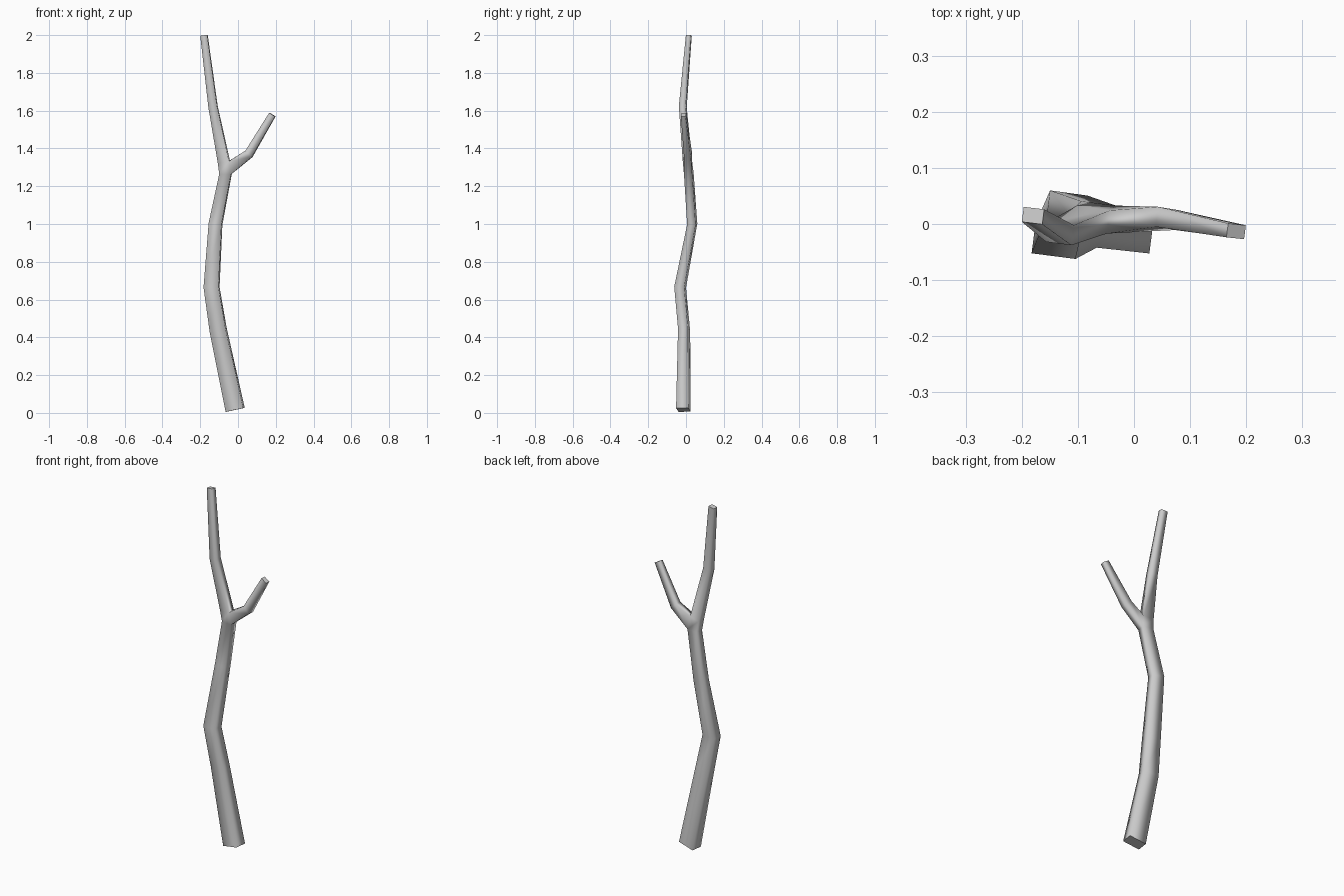
import bpy, bmesh
from mathutils import Vector

if "Cube" in bpy.data.objects:
    bpy.data.objects.remove(bpy.data.objects["Cube"])

bm = bmesh.new()
SIDE = Vector((1, -0.13, 0))


def ring(path, i):
    """Four-sided ring, square to the path at node i."""
    x, y, z, w, d = path[i]
    pts = [Vector(p[:3]) for p in path]
    t = Vector()
    if i > 0:
        t += (pts[i] - pts[i - 1]).normalized()
    if i < len(pts) - 1:
        t += (pts[i + 1] - pts[i]).normalized()
    t.normalize()
    u = (SIDE - t * SIDE.dot(t)).normalized()
    v = t.cross(u)
    return [bm.verts.new(pts[i] + u * a * w / 2 + v * b * d / 2)
            for a, b in ((-1, -1), (1, -1), (1, 1), (-1, 1))]


def bridge(lower, upper, skip=None):
    for k in range(4):
        if k != skip:
            n = (k + 1) % 4
            bm.faces.new((lower[k], lower[n], upper[n], upper[k])).smooth = True


def cap(verts):
    face = bm.faces.new(verts)
    for e in face.edges:
        e.smooth = False


# trunk nodes: x, y, z, width, depth
trunk = [(-0.015, -0.014, 0.016, 0.096, 0.065),
         (-0.105, -0.010, 0.44, 0.086, 0.053),
         (-0.140, -0.031, 0.665, 0.079, 0.053),
         (-0.119, 0.033, 1.00, 0.068, 0.045),
         (-0.066, 0.015, 1.265, 0.062, 0.044),
         (-0.075, 0.008, 1.33, 0.060, 0.042),
         (-0.132, -0.017, 1.62, 0.046, 0.036),
         (-0.180, 0.015, 1.998, 0.037, 0.027)]
FORK = 4
rings = [ring(trunk, i) for i in range(len(trunk))]
for i in range(len(rings) - 1):
    bridge(rings[i], rings[i + 1], skip=1 if i == FORK else None)
cap(rings[0][::-1])
cap(rings[-1])

# side branch grows out of the open face at the fork
branch = [(-0.040, 0.012, 1.30, 0.06, 0.04),
          (0.058, 0.010, 1.371, 0.047, 0.036),
          (0.182, -0.013, 1.579, 0.037, 0.025)]
lo, hi = rings[FORK], rings[FORK + 1]
prev = [hi[1], lo[1], lo[2], hi[2]]
for i in (1, 2):
    nxt = ring(branch, i)
    bridge(prev, nxt)
    prev = nxt
cap(prev)

bmesh.ops.recalc_face_normals(bm, faces=bm.faces)
mesh = bpy.data.meshes.new("forked_tree_trunk")
bm.to_mesh(mesh)
bm.free()
bpy.context.collection.objects.link(bpy.data.objects.new("forked_tree_trunk", mesh))
